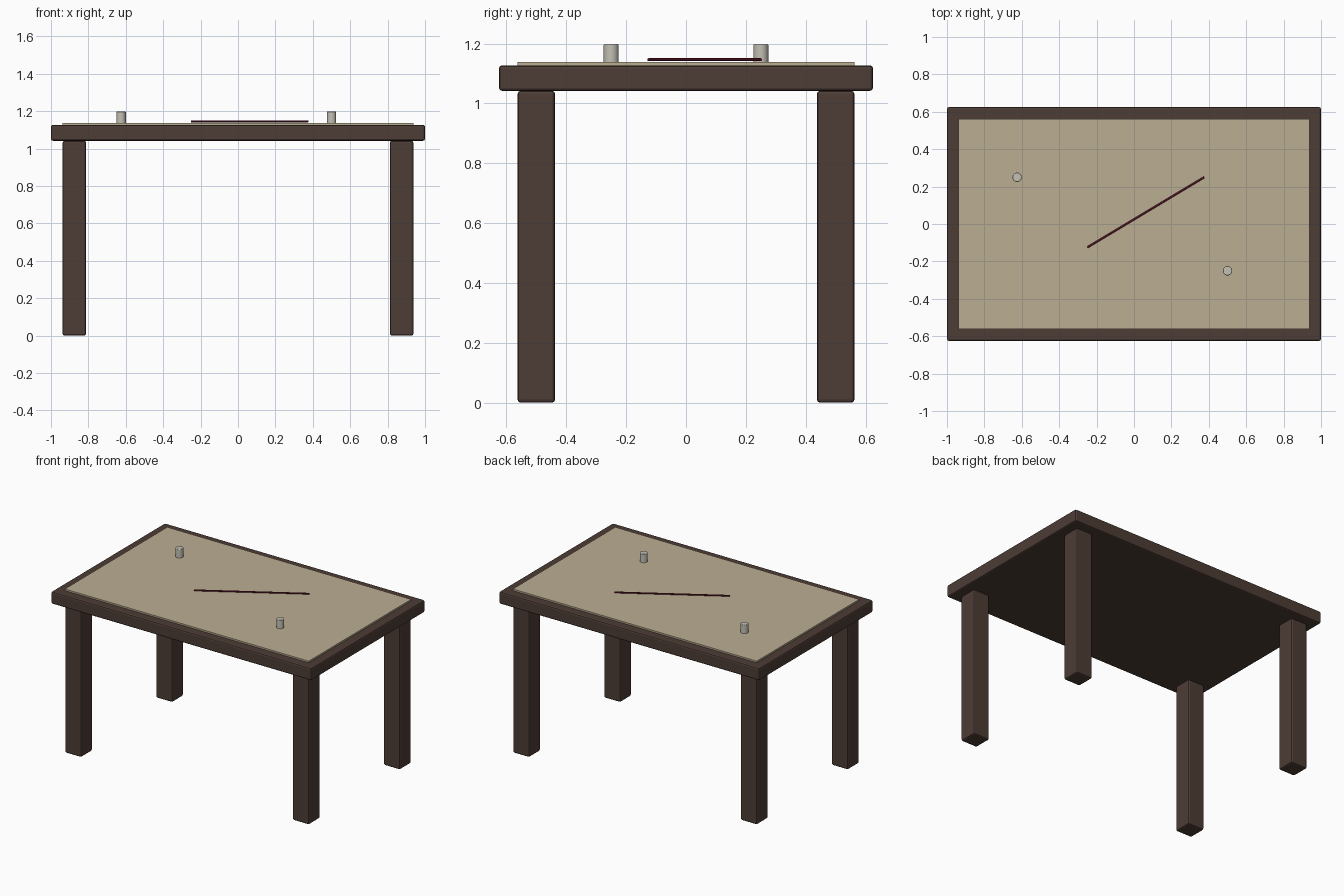
import bpy
from mathutils import Vector

if "Cube" in bpy.data.objects:
    bpy.data.objects.remove(bpy.data.objects["Cube"])


def material(name, color):
    m = bpy.data.materials.new(name)
    m.diffuse_color = (*color, 1)
    m.use_nodes = True
    m.node_tree.nodes["Principled BSDF"].inputs["Base Color"].default_value = m.diffuse_color
    return m


WOOD = material("dark_wood", (0.075, 0.046, 0.036))
CLOTH = material("parchment", (0.50, 0.42, 0.29))
PIN = material("pale_metal", (0.55, 0.53, 0.46))
THREAD = material("dark_red_thread", (0.12, 0.008, 0.022))


def finish(ob, name, mat, bevel=0, segments=2):
    ob.name = name
    ob.data.materials.append(mat)
    if bevel:
        mod = ob.modifiers.new("rounded_edges", 'BEVEL')
        mod.width = bevel
        mod.segments = segments
        mod.limit_method = 'ANGLE'
    return ob


def box(name, x, y, z0, z1, sx, sy, mat, bevel=0):
    bpy.ops.mesh.primitive_cube_add(size=1, location=(x, y, (z0 + z1) / 2))
    ob = bpy.context.object
    ob.scale = (sx, sy, z1 - z0)
    bpy.ops.object.transform_apply(location=False, rotation=False, scale=True)
    return finish(ob, name, mat, bevel)


def rod(name, start, end, radius, sides, mat, bevel=0):
    a, b = Vector(start), Vector(end)
    bpy.ops.mesh.primitive_cylinder_add(vertices=sides, radius=radius,
                                        depth=(b - a).length, location=(a + b) / 2)
    ob = bpy.context.object
    ob.rotation_euler = (b - a).to_track_quat('Z', 'Y').to_euler()
    bpy.ops.object.shade_smooth_by_angle()
    return finish(ob, name, mat, bevel)


# Table top and the sheet lying on it
box("table_top", 0, 0, 1.042, 1.127, 2, 1.25, WOOD, 0.01)
box("sheet", 0, 0, 1.125, 1.138, 1.875, 1.125, CLOTH)

# Four square legs
for side, x in (("left", -0.875), ("right", 0.875)):
    for end, y in (("front", -0.5), ("back", 0.5)):
        box(f"{end}_{side}_leg", x, y, 0, 1.042, 0.125, 0.125, WOOD, 0.01)

# Two small pegs
for side, x, y in (("left", -0.625, 0.25), ("right", 0.5, -0.25)):
    rod(f"{side}_peg", (x, y, 1.135), (x, y, 1.198), 0.025, 24, PIN, 0.003)

# Thin diagonal line across the sheet
rod("diagonal_thread", (-0.25, -0.125, 1.146), (0.375, 0.25, 1.146), 0.005, 12, THREAD)
